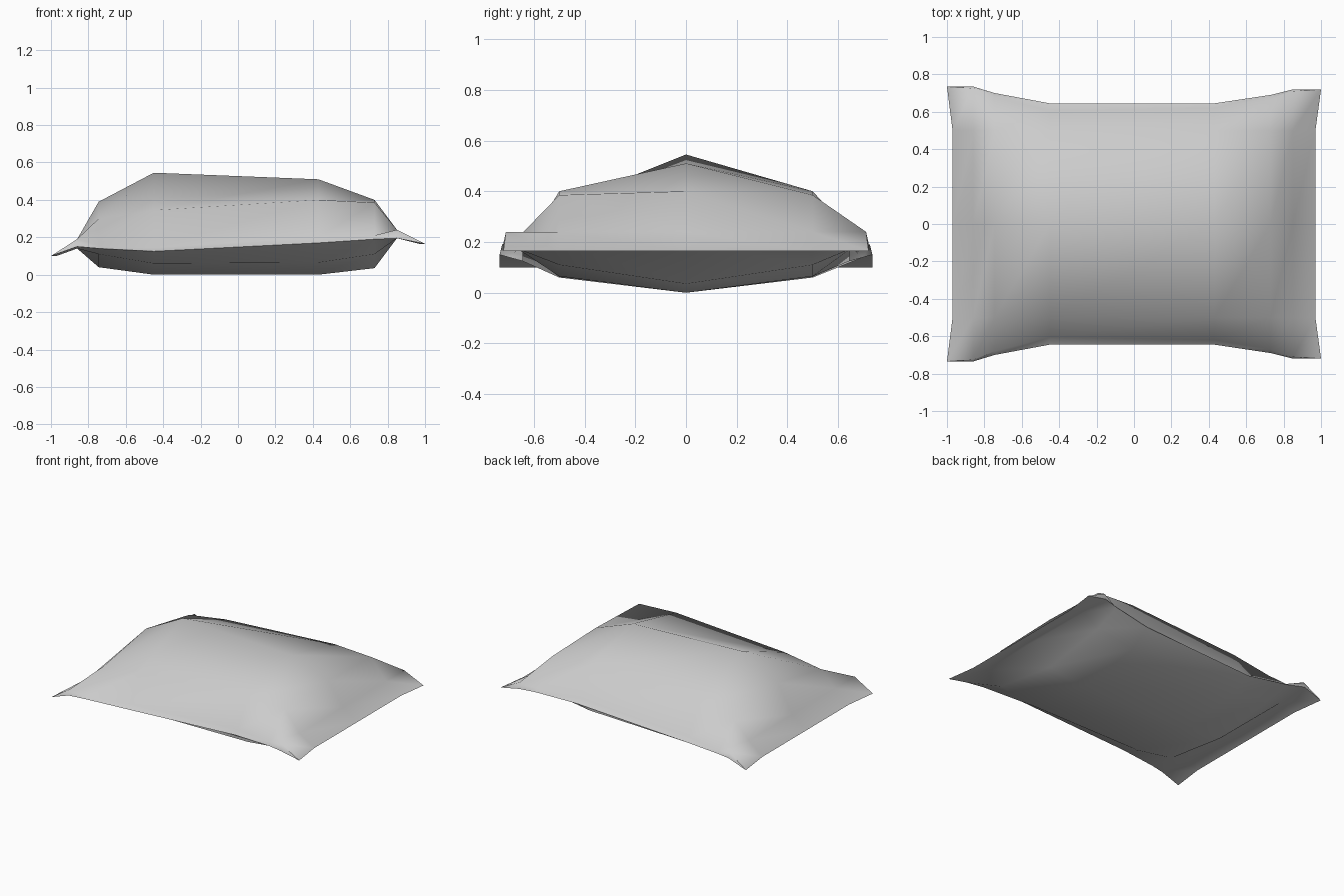
import bpy
import bmesh
import math

default_cube = bpy.data.objects.get("Cube")
if default_cube:
    bpy.data.objects.remove(default_cube, do_unlink=True)


def make_material(name, color):
    material = bpy.data.materials.new(name)
    material.use_nodes = True
    material.diffuse_color = color
    shader = material.node_tree.nodes["Principled BSDF"]
    shader.inputs["Base Color"].default_value = color
    return material


def section_ring(bm, x, crown, shoulder, seam, lip, belly_side, belly, inset):
    """One closed cross-section, mirrored left to right about y = 0."""
    side = [
        (x - inset, half_shoulder, shoulder),
        (x, *seam),
        (x, *lip),
        (x - inset, half_shoulder, belly_side),
    ]
    mirrored = [(px, -py, pz) for px, py, pz in reversed(side)]
    points = [(x - inset, 0, crown), *side, (x - inset, 0, belly), *mirrored]
    return [bm.verts.new(point) for point in points]


def bridge_rings(bm, first, second):
    count = len(first)
    for i in range(count):
        j = (i + 1) % count
        bm.faces.new((first[i], first[j], second[j], second[i]))


# Half width at which the top and underside bend towards the side seams
half_shoulder = 0.5

# x, crown, shoulder, seam (y, z), lip (y, z), belly side, belly
sections = [
    (-1, 0.1, 0.1, (0.735, 0.1), (0.735, 0.1), 0.1, 0.1),
    (-0.86, 0.19, 0.19, (0.725, 0.19), (0.735, 0.15), 0.14, 0.14),
    (-0.745, 0.39, 0.3, (0.68, 0.155), (0.7, 0.14), 0.11, 0.04),
    (-0.45, 0.545, 0.345, (0.605, 0.145), (0.645, 0.125), 0.06, 0),
    (0.43, 0.51, 0.4, (0.62, 0.2), (0.645, 0.17), 0.065, 0),
    (0.73, 0.4, 0.385, (0.67, 0.21), (0.69, 0.19), 0.11, 0.035),
    (0.85, 0.24, 0.24, (0.71, 0.24), (0.72, 0.195), 0.195, 0.195),
    (1, 0.165, 0.165, (0.72, 0.165), (0.72, 0.165), 0.165, 0.165),
]

# Filled sack: bridge the sections; the end rings collapse into flat fins
bm = bmesh.new()
rings = []
for section in sections:
    x = section[0]
    inset = math.copysign(0.03, x) if abs(x) == 1 else 0
    rings.append(section_ring(bm, *section, inset))
for first, second in zip(rings, rings[1:]):
    bridge_rings(bm, first, second)

# Weld the flattened ends shut
bmesh.ops.remove_doubles(bm, verts=bm.verts[:], dist=0.0005)
bmesh.ops.recalc_face_normals(bm, faces=bm.faces[:])

mesh = bpy.data.meshes.new("stuffed_sack")
bm.to_mesh(mesh)
bm.free()
mesh.materials.append(make_material("light_grey_cloth", (0.6, 0.6, 0.6, 1)))

sack = bpy.data.objects.new("stuffed_sack", mesh)
bpy.context.collection.objects.link(sack)

# Soft cloth shading with crisp seams
bpy.ops.object.select_all(action="DESELECT")
sack.select_set(True)
bpy.context.view_layer.objects.active = sack
bpy.ops.object.shade_smooth_by_angle(angle=math.radians(70))
